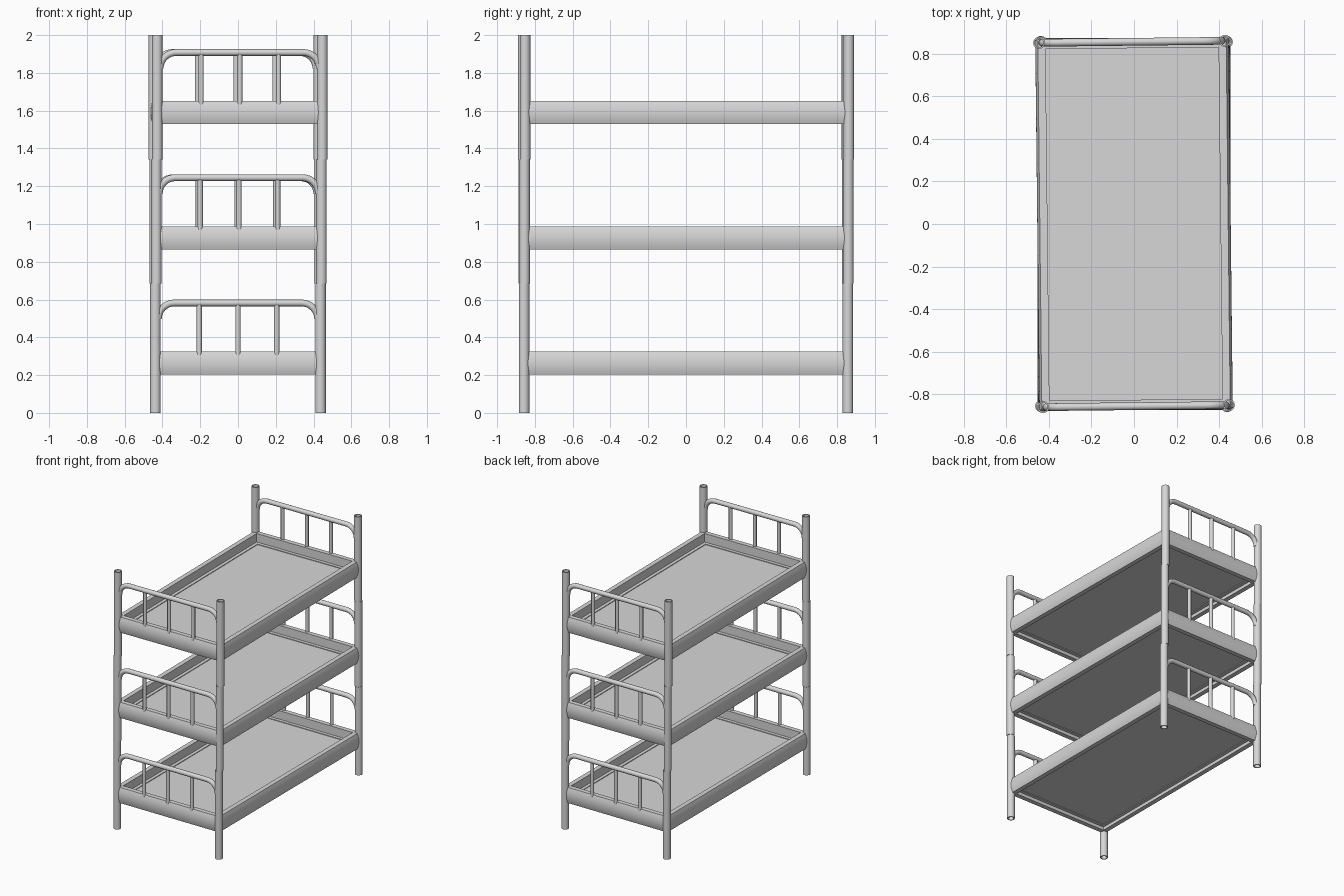
import bpy, bmesh, math
from mathutils import Matrix, Vector

if "Cube" in bpy.data.objects:
    bpy.data.objects.remove(bpy.data.objects["Cube"], do_unlink=True)

grey = bpy.data.materials.new("painted_grey_metal")
grey.use_nodes = True
COLOUR = (0.68, 0.68, 0.68, 1)
grey.diffuse_color = COLOUR
grey.node_tree.nodes["Principled BSDF"].inputs["Base Color"].default_value = COLOUR

PX, PY, R = 0.437, 0.857, 0.028      # post centres and radius
PITCH = 0.663                        # height between beds
RAIL_LOW, RAIL_HIGH = 0.203, 0.324
BASE_Z = 0.243                       # middle of the base panel


def finish(bm, name, turn, lift=0):
    """Turn the part with its tier, lift it and make it an object."""
    bmesh.ops.recalc_face_normals(bm, faces=bm.faces)
    bm.transform(Matrix.Rotation(turn, 4, 'Z') @ Matrix.Translation((0, 0, lift)))
    mesh = bpy.data.meshes.new(name)
    bm.to_mesh(mesh)
    bm.free()
    mesh.materials.append(grey)
    obj = bpy.data.objects.new(name, mesh)
    bpy.context.collection.objects.link(obj)
    bpy.ops.object.select_all(action='DESELECT')
    obj.select_set(True)
    bpy.context.view_layer.objects.active = obj
    bpy.ops.object.shade_smooth_by_angle(angle=math.radians(35))


def skin(bm, rings, closed=False, caps=False):
    """Join successive vertex rings with quads."""
    loops = [[bm.verts.new(p) for p in ring] for ring in rings]
    n = len(loops[0])
    for i in range(len(loops) if closed else len(loops) - 1):
        a, b = loops[i], loops[(i + 1) % len(loops)]
        for k in range(n):
            bm.faces.new((a[k], a[(k + 1) % n], b[(k + 1) % n], b[k]))
    if caps:
        bm.faces.new(loops[0])
        bm.faces.new(loops[-1])


def ring(x, y, z, r, sides=18):
    return [(x + r * math.cos(math.tau * k / sides),
             y + r * math.sin(math.tau * k / sides), z) for k in range(sides)]


def post(name, x, y, low, high, turn):
    """Open tube with a visible wall thickness."""
    bm = bmesh.new()
    inner = R * 0.75
    skin(bm, [ring(x, y, low, R), ring(x, y, high, R),
              ring(x, y, high, inner), ring(x, y, low, inner)], closed=True)
    finish(bm, name, turn)


def side_frame(name, turn, lift):
    """Mitred frame: gently bulging rails with a ledge inside."""
    mid, half = (RAIL_LOW + RAIL_HIGH) / 2, (RAIL_HIGH - RAIL_LOW) / 2
    wall, ledge = -0.03, -0.055
    # profile points: outward offset from the post line, height
    profile = [(wall, mid - half)]
    for i in range(9):
        t = i / 4 - 1
        profile.append((0.018 - 0.012 * t * t, mid + half * t))
    profile += [(wall, mid + half), (wall, BASE_Z + 0.015), (ledge, BASE_Z + 0.015),
                (ledge, BASE_Z - 0.015), (wall, BASE_Z - 0.015)]
    bm = bmesh.new()
    corners = [(1, 1), (-1, 1), (-1, -1), (1, -1)]
    skin(bm, [[(sx * (PX + o), sy * (PY + o), z) for o, z in profile]
              for sx, sy in corners], closed=True)
    finish(bm, name, turn, lift)


def base_panel(name, turn, lift):
    bm = bmesh.new()
    bmesh.ops.create_cube(bm, size=1)
    bm.transform(Matrix.Translation((0, 0, BASE_Z))
                 @ Matrix.Diagonal((2 * PX - 0.1, 2 * PY - 0.1, 0.02, 1)))
    finish(bm, name, turn, lift)


def hoop(name, y, turn, lift):
    """Bent guard tube between two posts."""
    top, bend, reach, r, sides = 0.582, 0.085, 0.422, 0.018, 12
    path = []
    for s in (-1, 1):
        arc = []
        for i in range(9):
            a = math.pi / 2 * i / 8
            arc.append((Vector((s * (reach - bend + bend * math.cos(a)), y,
                                top - bend + bend * math.sin(a))), a, s))
        path += arc if s < 0 else arc[::-1]
    bm = bmesh.new()
    rings = []
    for centre, a, s in path:
        out = Vector((s * math.cos(a), 0, math.sin(a)))
        rings.append([centre + r * (out * math.cos(t) + Vector((0, 1, 0)) * math.sin(t))
                      for t in (math.tau * k / sides for k in range(sides))])
    skin(bm, rings, caps=True)
    finish(bm, name, turn, lift)


def spindle(name, x, y, turn, lift):
    bm = bmesh.new()
    skin(bm, [ring(x, y, RAIL_HIGH - 0.02, 0.014, 12), ring(x, y, 0.58, 0.014, 12)], caps=True)
    finish(bm, name, turn, lift)


# three stacked beds, each turned very slightly from the one below
post_spans = [(0, 0.684), (0.684, 1.342), (1.342, 2)]
for tier, label in enumerate(("lower", "middle", "upper")):
    turn, lift = 0.0055 * tier, PITCH * tier
    side_frame(label + "_frame", turn, lift)
    base_panel(label + "_base_panel", turn, lift)
    for sy, end in ((-1, "front"), (1, "back")):
        hoop(f"{label}_{end}_hoop", sy * PY, turn, lift)
        for sx, side in ((-1, "right"), (1, "left")):
            post(f"{label}_{end}_{side}_post", sx * PX, sy * PY, *post_spans[tier], turn)
        for x, place in ((-0.205, "right"), (0, "middle"), (0.205, "left")):
            spindle(f"{label}_{end}_{place}_spindle", x, sy * PY, turn, lift)
